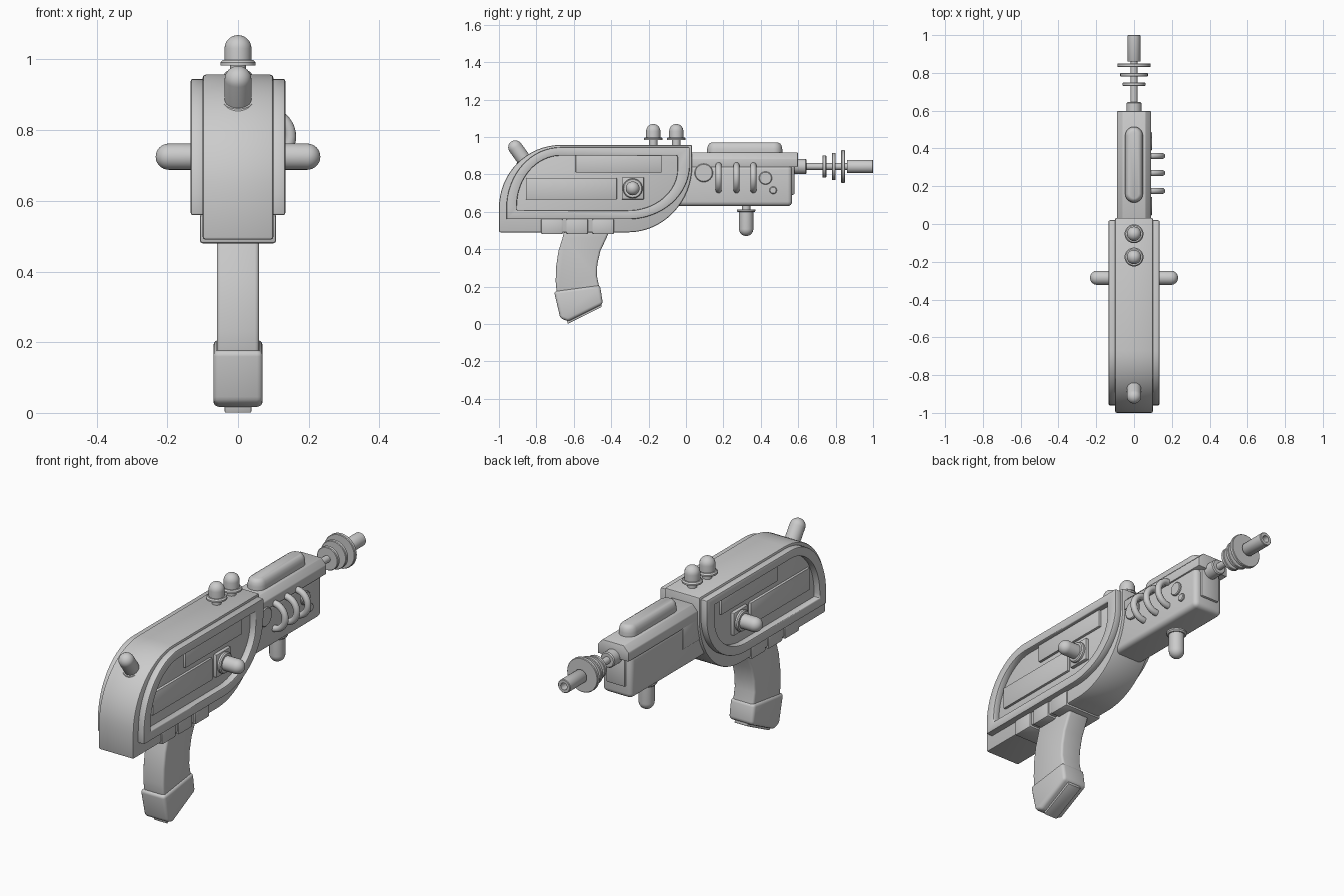
import bpy, bmesh
from math import sin, cos, pi, radians
from mathutils import Vector

if "Cube" in bpy.data.objects:
    bpy.data.objects.remove(bpy.data.objects["Cube"])


def finish(name, bm, bevel=0.0, segs=2):
    bmesh.ops.recalc_face_normals(bm, faces=bm.faces)
    if bevel:
        sharp = [e for e in bm.edges if e.is_manifold and e.calc_face_angle(0) > radians(35)]
        bmesh.ops.bevel(bm, geom=sharp, offset=bevel, segments=segs, profile=0.5, affect='EDGES')
    me = bpy.data.meshes.new(name)
    bm.to_mesh(me)
    bm.free()
    ob = bpy.data.objects.new(name, me)
    bpy.context.collection.objects.link(ob)
    bpy.ops.object.select_all(action='DESELECT')
    ob.select_set(True)
    bpy.context.view_layer.objects.active = ob
    bpy.ops.object.shade_smooth_by_angle(angle=radians(35))
    return ob


def prism(name, pts, x0, x1, bevel=0.0, segs=2):
    """Extrude a (y, z) outline from x0 to x1."""
    bm = bmesh.new()
    a = [bm.verts.new((x0, y, z)) for y, z in pts]
    b = [bm.verts.new((x1, y, z)) for y, z in pts]
    bm.faces.new(a)
    bm.faces.new(b)
    for i in range(len(pts)):
        j = (i + 1) % len(pts)
        bm.faces.new((a[i], a[j], b[j], b[i]))
    return finish(name, bm, bevel, segs)


def frame(name, outer, inner, x0, x1, bevel):
    """Extruded ring between two matching (y, z) outlines."""
    bm = bmesh.new()
    loops = [[bm.verts.new((x, y, z)) for y, z in o]
             for o, x in ((outer, x0), (outer, x1), (inner, x1), (inner, x0))]
    n = len(outer)
    for k in range(4):
        p, q = loops[k], loops[(k + 1) % 4]
        for i in range(n):
            j = (i + 1) % n
            bm.faces.new((p[i], p[j], q[j], q[i]))
    return finish(name, bm, bevel)


def box(name, x, y, z, bevel=0.0, segs=2):
    return prism(name, [(y[0], z[0]), (y[1], z[0]), (y[1], z[1]), (y[0], z[1])],
                 x[0], x[1], bevel, segs)


def lathe(name, prof, origin, axis, n=32):
    """Revolve (radius, height) points around an axis through origin."""
    rot = Vector((0, 0, 1)).rotation_difference(Vector(axis).normalized())
    bm = bmesh.new()
    rings = []
    for r, h in prof:
        c = n if r > 1e-5 else 1
        rings.append([bm.verts.new(Vector(origin) + rot @ Vector(
            (r * cos(2 * pi * i / n), r * sin(2 * pi * i / n), h))) for i in range(c)])
    for p, q in zip(rings, rings[1:]):
        for i in range(n):
            j = (i + 1) % n
            vs = [p[i % len(p)], p[j % len(p)], q[j % len(q)], q[i % len(q)]]
            vs = list(dict.fromkeys(vs))
            if len(vs) > 2:
                bm.faces.new(vs)
    return finish(name, bm)


def dome(r, top, k=8):
    return [(r * cos(pi / 2 * i / k), top - r + r * sin(pi / 2 * i / k)) for i in range(k)] + [(0, top)]


def d_shape(y0, y1, z0, z1, rear, front, n=16):
    """Body outline: rounded upper rear, rounded lower front."""
    pts = [(y0, z0)]
    for i in range(n + 1):
        t = pi - pi / 2 * i / n
        pts.append((rear[0] + (rear[0] - y0) * cos(t), rear[1] + (z1 - rear[1]) * sin(t)))
    pts.append((y1, z1))
    for i in range(n + 1):
        t = -pi / 2 * i / n
        pts.append((front[0] + (y1 - front[0]) * cos(t), front[1] + (front[1] - z0) * sin(t)))
    return pts


# Main body core
prism("body_core", d_shape(-1, 0.033, 0.49, 0.957, (-0.67, 0.62), (-0.31, 0.85)), -0.1, 0.1, 0.008)
outer = d_shape(-0.96, 0.02, 0.56, 0.945, (-0.67, 0.62), (-0.31, 0.85))
inner = d_shape(-0.905, -0.045, 0.607, 0.9, (-0.67, 0.63), (-0.31, 0.83))

# Both sides: raised rim, panels and side knob
for s, side in ((1, "right"), (-1, "left")):
    frame("side_rim_" + side, outer, inner, s * 0.095, s * 0.134, 0.006)
    box("upper_panel_" + side, (s * 0.09, s * 0.113), (-0.59, -0.13), (0.81, 0.903), 0.003)
    box("lower_panel_" + side, (s * 0.09, s * 0.113), (-0.855, -0.37), (0.665, 0.78), 0.003)
    box("knob_plate_" + side, (s * 0.09, s * 0.118), (-0.343, -0.225), (0.666, 0.784), 0.004)
    lathe("side_knob_" + side, [(0, 0), (0.053, 0), (0.053, 0.028), (0.048, 0.034), (0.037, 0.034)]
          + dome(0.037, 0.133), (s * 0.1, -0.285, 0.725), (s, 0, 0))

# Clips under the body
for i, y in enumerate((-0.717, -0.582, -0.443)):
    box(f"clip_{i}", (-0.108, 0.108), (y - 0.058, y + 0.058), (0.48, 0.563), 0.008)

# Grip and its end cap
prism("grip", [(-0.645, 0.52), (-0.66, 0.46), (-0.682, 0.39), (-0.694, 0.31), (-0.697, 0.23), (-0.69, 0.15),
               (-0.46, 0.16), (-0.465, 0.2), (-0.477, 0.26), (-0.474, 0.32), (-0.458, 0.39), (-0.425, 0.46),
               (-0.4, 0.52)], -0.06, 0.06, 0.012, 3)
prism("grip_cap", [(-0.706, 0.175), (-0.46, 0.208), (-0.444, 0.107), (-0.63, 0.014), (-0.672, 0.03)],
      -0.07, 0.07, 0.016, 3)
prism("grip_foot", [(-0.637, 0.03), (-0.633, 0.0), (-0.45, 0.091), (-0.46, 0.13)], -0.038, 0.038, 0.003)

# Forward housing
box("housing_lower", (-0.085, 0.085), (-0.1, 0.568), (0.63, 0.85), 0.025, 4)


def loft_y(name, sect, y0, y1, bevel):
    """Extrude an (x, z) section along y."""
    bm = bmesh.new()
    f = bm.faces.new([bm.verts.new((x, y0, z)) for x, z in sect])
    g = bmesh.ops.extrude_face_region(bm, geom=[f])
    bmesh.ops.translate(bm, vec=(0, y1 - y0, 0),
                        verts=[v for v in g["geom"] if isinstance(v, bmesh.types.BMVert)])
    return finish(name, bm, bevel)


loft_y("housing_cover", [(-0.089, 0.838), (0.089, 0.838), (0.089, 0.885), (0.06, 0.916),
                         (-0.06, 0.916), (-0.089, 0.885)], -0.05, 0.598, 0.004)
box("cover_step_left", (-0.089, -0.07), (0.0, 0.15), (0.73, 0.845), 0.003)
box("nose_plate", (-0.055, 0.055), (0.55, 0.58), (0.69, 0.845), 0.009)

# Rounded rail on top of the housing
bm = bmesh.new()
levels = []
for r, z in ((0.047, 0.905), (0.047, 0.935), (0.043, 0.953), (0.035, 0.965), (0.025, 0.97)):
    levels.append([bm.verts.new((r * cos(t), c + r * sin(t), z))
                   for c, a in ((0.468, 0), (0.16, pi)) for t in [a + pi * i / 12 for i in range(13)]])
for p, q in zip(levels, levels[1:]):
    for i in range(26):
        j = (i + 1) % 26
        bm.faces.new((p[i], p[j], q[j], q[i]))
bm.faces.new(levels[0])
bm.faces.new(levels[-1])
finish("top_rail", bm)

# Right-hand hoops and round dials
for i, y in enumerate((0.175, 0.27, 0.36)):
    bpy.ops.mesh.primitive_torus_add(location=(0.082, y, 0.782), rotation=(pi / 2, 0, 0), major_segments=36,
                                     minor_segments=14, major_radius=0.066, minor_radius=0.0165)
    bpy.context.object.name = f"hoop_{i}"
    bpy.ops.object.shade_smooth_by_angle(angle=radians(40))
for i, (y, z, r) in enumerate(((0.095, 0.808, 0.049), (0.425, 0.78, 0.035), (0.466, 0.715, 0.02))):
    lathe(f"dial_{i}", [(0, 0), (r, 0), (r, 0.022), (r - 0.004, 0.026), (0, 0.026)], (0.07, y, z), (1, 0, 0))

# Bulb lamps: two on top, one below, one tilted at the rear
bulb = [(0, -0.06), (0.022, -0.06), (0.022, 0), (0.05, 0), (0.05, 0.008), (0.044, 0.015), (0.038, 0.015)]
for name, org, axis, length in (("lamp_top_rear", (0, -0.175, 0.983), (0, 0, 1), 0.086),
                                ("lamp_top_front", (0, -0.052, 0.983), (0, 0, 1), 0.086),
                                ("lamp_under", (0, 0.322, 0.613), (0, 0, -1), 0.143),
                                ("lamp_rear", (0, -0.862, 0.873), (0, -0.58, 0.81), 0.125)):
    lathe(name, bulb + dome(0.038, length), org, axis)

# Emitter: collar, rod, cooling discs and hollow tip
Z = 0.842
lathe("collar", [(0, 0), (0.04, 0), (0.04, 0.06), (0.035, 0.065), (0, 0.065)], (0, 0.58, Z), (0, 1, 0))
lathe("rod", [(0, 0), (0.018, 0), (0.018, 0.25), (0, 0.25)], (0, 0.63, Z), (0, 1, 0))
for i, (y, r) in enumerate(((0.74, 0.06), (0.79, 0.073), (0.84, 0.088))):
    lathe(f"disc_{i}", [(0, -0.01), (r - 0.003, -0.01), (r, -0.007), (r, 0.007), (r - 0.003, 0.01), (0, 0.01)],
          (0, y, Z), (0, 1, 0))
lathe("tip", [(0, 0), (0.033, 0), (0.035, 0.003), (0.035, 0.137), (0.032, 0.14), (0.018, 0.14),
              (0.018, 0.06), (0, 0.06)], (0, 0.86, Z), (0, 1, 0))
